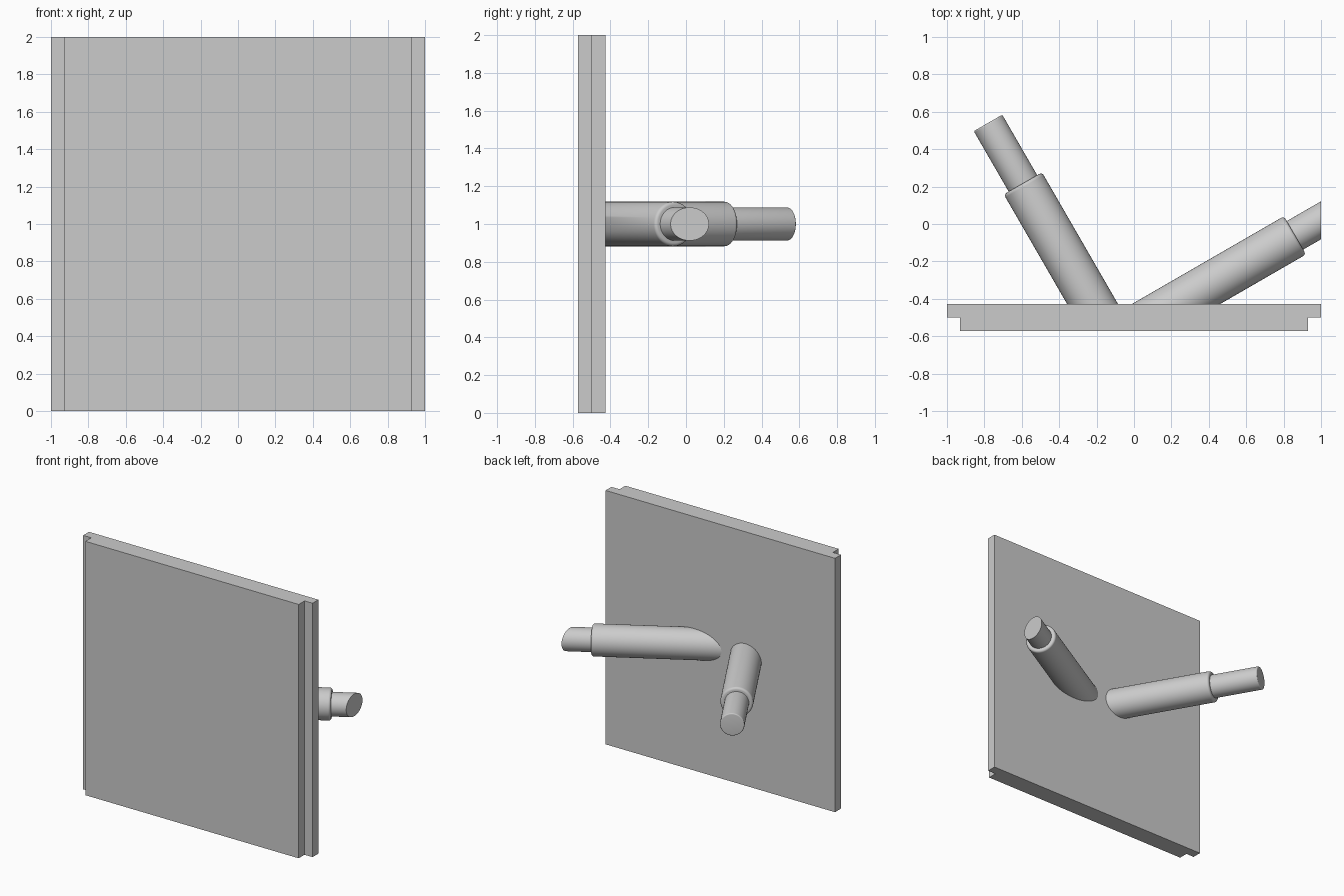
import bpy, bmesh, math
from mathutils import Vector, Matrix

cube = bpy.data.objects.get("Cube")
if cube:
    bpy.data.objects.remove(cube, do_unlink=True)

grey = bpy.data.materials.new("plain grey")
grey.use_nodes = True
grey.diffuse_color = (0.6, 0.6, 0.6, 1)
grey.node_tree.nodes["Principled BSDF"].inputs["Base Color"].default_value = (0.6, 0.6, 0.6, 1)

BACK = -0.427   # rear face of the panel
HALF = 1.0      # half width of the panel


def finish(bm, name, smooth=False):
    bmesh.ops.recalc_face_normals(bm, faces=bm.faces)
    mesh = bpy.data.meshes.new(name)
    bm.to_mesh(mesh)
    bm.free()
    mesh.materials.append(grey)
    obj = bpy.data.objects.new(name, mesh)
    bpy.context.collection.objects.link(obj)
    if smooth:
        bpy.ops.object.select_all(action="DESELECT")
        obj.select_set(True)
        bpy.context.view_layer.objects.active = obj
        bpy.ops.object.shade_smooth_by_angle(angle=math.radians(35))


def trim(bm, point, outward):
    """Cut away what lies beyond a plane and cap the cut."""
    cut = bmesh.ops.bisect_plane(bm, geom=bm.verts[:] + bm.edges[:] + bm.faces[:],
                                 plane_co=point, plane_no=outward, clear_outer=True)
    edges = [e for e in cut["geom_cut"] if isinstance(e, bmesh.types.BMEdge)]
    if edges:
        bmesh.ops.contextual_create(bm, geom=edges)


def round_bar(name, origin, angle, start, end, radius, fillet):
    """Bar along a horizontal direction with a rounded far rim."""
    bm = bmesh.new()
    profile = [(0, start), (radius, start)]
    for i in range(6):
        a = math.radians(18 * i)
        profile.append((radius - fillet + fillet * math.cos(a),
                        end - fillet + fillet * math.sin(a)))
    profile.append((0, end))
    verts = [bm.verts.new((r, 0, h)) for r, h in profile]
    edges = [bm.edges.new(pair) for pair in zip(verts, verts[1:])]
    bmesh.ops.spin(bm, geom=verts + edges, cent=(0, 0, 0), axis=(0, 0, 1),
                   angle=math.tau, steps=64)
    bmesh.ops.remove_doubles(bm, verts=bm.verts, dist=0.0001)
    direction = Vector((math.cos(angle), math.sin(angle), 0))
    turn = direction.to_track_quat("Z", "Y").to_matrix().to_4x4()
    bmesh.ops.transform(bm, matrix=Matrix.Translation(origin) @ turn, verts=bm.verts)
    trim(bm, (0, BACK - 0.003, 0), (0, -1, 0))
    trim(bm, (HALF, 0, 0), (1, 0, 0))
    finish(bm, name, True)


# Panel with rebated side edges, extruded upward
side = [(0.93, -0.573), (0.93, -0.5), (HALF, -0.5), (HALF, BACK)]
outline = side + [(-x, y) for x, y in reversed(side)]
bm = bmesh.new()
base = bm.faces.new([bm.verts.new((x, y, 0)) for x, y in outline])
top = bmesh.ops.extrude_face_region(bm, geom=[base])["geom"]
bmesh.ops.translate(bm, vec=(0, 0, 2),
                    verts=[v for v in top if isinstance(v, bmesh.types.BMVert)])
finish(bm, "panel")

# Two telescopic posts: name, foot x, heading, sleeve length, total length
for name, foot, heading, sleeve, total in (
        ("right", -0.222, 120, 0.744, 1.117),
        ("left", 0.226, 30, 0.733, 1.2)):
    origin = Vector((foot, BACK, 1.0))
    angle = math.radians(heading)
    round_bar(name + "_sleeve", origin, angle, -0.4, sleeve, 0.118, 0.018)
    round_bar(name + "_rod", origin, angle, sleeve - 0.01, total, 0.088, 0.008)
